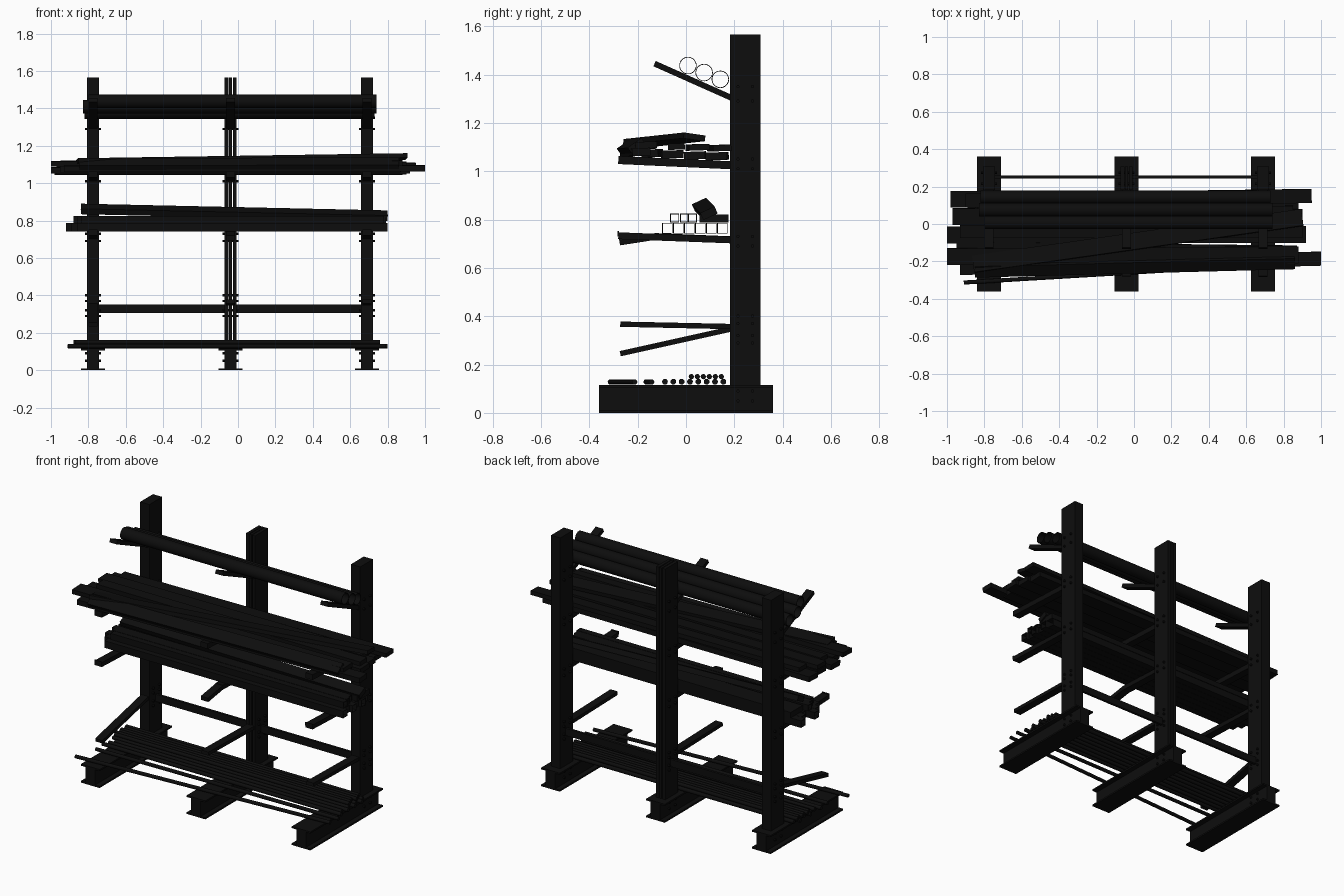
import bpy, bmesh, math
from mathutils import Vector, Matrix

dark = bpy.data.materials.new("dark_steel")
dark.diffuse_color = (0.004, 0.004, 0.004, 1)


def finish(name, bm, smooth=False):
    bmesh.ops.recalc_face_normals(bm, faces=bm.faces)
    me = bpy.data.meshes.new(name)
    bm.to_mesh(me)
    bm.free()
    me.materials.append(dark)
    ob = bpy.data.objects.new(name, me)
    bpy.context.collection.objects.link(ob)
    if smooth:
        for o in bpy.context.selected_objects:
            o.select_set(False)
        ob.select_set(True)
        bpy.context.view_layer.objects.active = ob
        bpy.ops.object.shade_smooth_by_angle(angle=math.radians(35))
    return ob


def sweep(name, outer, p, q, inner=None, roll=0, smooth=False):
    """Extrude a cross-section (side, up) from p to q; an inner loop makes a tube."""
    p, q = Vector(p), Vector(q)
    d = (q - p).normalized()
    ref = Vector((0, 0, 1)) if abs(d.z) < 0.95 else Vector((0, 1, 0))
    side = d.cross(ref).normalized()
    up = side.cross(d)
    rot = Matrix.Rotation(roll, 3, d)
    side, up = rot @ side, rot @ up
    bm = bmesh.new()

    def ring(loop, c):
        return [bm.verts.new(c + side * a + up * b) for a, b in loop]

    def skin(r, s):
        for i in range(len(r)):
            j = (i + 1) % len(r)
            bm.faces.new((r[i], r[j], s[j], s[i]))
    a, b = ring(outer, p), ring(outer, q)
    skin(a, b)
    if inner:
        c, e = ring(inner, p), ring(inner, q)
        skin(c, e)
        skin(a, c)
        skin(b, e)
    else:
        bm.faces.new(a)
        bm.faces.new(b)
    return finish(name, bm, smooth)


def rect(w, h):
    return [(-w / 2, -h / 2), (w / 2, -h / 2), (w / 2, h / 2), (-w / 2, h / 2)]


def circle(r, n):
    return [(r * math.cos(2 * math.pi * i / n), r * math.sin(2 * math.pi * i / n)) for i in range(n)]


def beam(name, p, q, w, h, roll=0):
    return sweep(name, rect(w, h), p, q, roll=math.radians(roll))


def square_tube(name, p, q, s, t=0.003):
    return sweep(name, rect(s, s), p, q, rect(s - 2 * t, s - 2 * t))


def rod(name, p, q, r, n=12):
    return sweep(name, circle(r, n), p, q, smooth=True)


COLS = (-0.775, -0.04, 0.69)
F, W, H, T = 0.065, 0.033, 0.058, 0.01
i_half = [(F, -H), (F, T - H), (W, T - H), (W, H - T), (F, H - T), (F, H)]
i_section = i_half + [(-a, b) for a, b in reversed(i_half)]

for n, x in enumerate(COLS):
    # I-beam feet
    sweep("base_beam", i_section, (x, -0.36, H), (x, 0.36, H))
    # upright columns; the middle one is split by two narrow slits
    if n == 1:
        for dx, w in ((-0.022, 0.02), (0, 0.014), (0.022, 0.02)):
            beam("column_strip", (x + dx, 0.245, 0.05), (x + dx, 0.245, 1.565), w, 0.127)
    else:
        beam("column", (x, 0.245, 0.05), (x, 0.245, 1.565), 0.064, 0.127)
    # bolts on the sides of columns and feet
    for z in (0.05, 0.09, 0.29, 0.32, 0.37, 0.40, 0.69, 0.73, 1.01, 1.05, 1.29, 1.35):
        for y in (0.215, 0.275):
            rod("column_bolt", (x - 0.043, y, z), (x + 0.043, y, z), 0.007, 6)
    # cantilever arms, root to tip
    beam("top_arm", (x, 0.2, 1.298), (x, -0.13, 1.445), 0.05, 0.024)
    beam("upper_arm", (x, 0.2, 1.024), (x, -0.28, 1.046), 0.05, 0.033)
    if n == 1:
        beam("bent_arm_root", (x, 0.2, 0.716), (x, -0.13, 0.730), 0.05, 0.028)
        beam("bent_arm_tip", (x, -0.12, 0.730), (x, -0.275, 0.706), 0.05, 0.026)
    else:
        beam("middle_arm", (x, 0.2, 0.715), (x, -0.28, 0.733), 0.05, 0.028)
        beam("arm_end_lip", (x, -0.28, 0.73), (x, -0.28, 0.752), 0.05, 0.006)
    tip = 0.245 if n == 0 else 0.367
    beam("lower_arm", (x, 0.2, 0.357 if n else 0.35), (x, -0.272, tip), 0.05, 0.022)

# tie bars between the columns
for a, b in zip(COLS, COLS[1:]):
    beam("tie_bar", (a + 0.03, 0.25, 0.328), (b - 0.03, 0.25, 0.328), 0.016, 0.045)

# large round pipes on the sloping top arms
for y, z, a, b in ((0.008, 1.437, -0.80, 0.74), (0.075, 1.408, -0.83, 0.74), (0.142, 1.380, -0.82, 0.73)):
    sweep("round_pipe", circle(0.036, 28), (a, y, z), (b, y, z), circle(0.033, 28), smooth=True)

# timber planks on the upper arms: x0, y0, z0, x1, y1, z1, width, thickness, roll
planks = (
    (-0.98, 0.133, 1.062, 0.88, 0.125, 1.062, 0.088, 0.032, 2),
    (-0.97, 0.040, 1.065, 0.90, 0.035, 1.065, 0.088, 0.032, 2),
    (-1.00, -0.058, 1.070, 0.92, -0.055, 1.070, 0.09, 0.032, 2),
    (-0.95, -0.130, 1.074, 0.87, -0.150, 1.074, 0.07, 0.032, 2),
    (-0.93, -0.235, 1.077, 1.00, -0.185, 1.080, 0.075, 0.032, 2),
    (-0.90, 0.125, 1.096, 0.95, 0.150, 1.096, 0.075, 0.026, 2),
    (-0.97, 0.040, 1.099, 0.85, 0.055, 1.099, 0.085, 0.026, 2),
    (-0.93, -0.040, 1.102, 0.90, -0.040, 1.102, 0.07, 0.026, 2),
    (-1.00, -0.175, 1.104, 0.88, -0.165, 1.108, 0.09, 0.028, 2),
    (-0.86, -0.215, 1.115, 0.90, 0.035, 1.142, 0.09, 0.024, -8),
    (-0.85, -0.250, 1.102, 0.86, -0.205, 1.106, 0.07, 0.028, 35),
)
for x0, y0, z0, x1, y1, z1, w, h, r in planks:
    beam("plank", (x0, y0, z0), (x1, y1, z1), w, h, r)

# square tubes on the middle arms, two layers
for i in range(6):
    y = -0.077 + i * 0.0455
    square_tube("square_tube", (-0.86 - 0.03 * (i % 3), y, 0.764), (0.80 - 0.02 * (i % 2), y, 0.764), 0.044)
for i, y in enumerate((-0.047, -0.006, 0.026)):
    square_tube("small_square_tube", (-0.84 - 0.02 * i, y, 0.806), (0.78 - 0.01 * i, y, 0.806), 0.038, 0.004)
# flat beam and a leaning beam above the tubes
beam("flat_beam", (-0.85, 0.115, 0.804), (0.79, 0.115, 0.804), 0.12, 0.034)
beam("leaning_beam", (-0.84, 0.06, 0.862), (0.80, 0.095, 0.826), 0.065, 0.032, 25)

# steel rods lying on the feet
for i in range(8):
    y = -0.087 + i * 0.0345
    rod("steel_rod", (-0.88 + 0.02 * (i % 3), y, 0.129), (0.78 - 0.02 * (i % 2), y, 0.129), 0.012)
for i in range(6):
    y = 0.022 + i * 0.0248
    rod("steel_rod_upper", (-0.87 - 0.01 * (i % 2), y, 0.150), (0.76 - 0.01 * (i % 3), y, 0.150), 0.011)
rod("skewed_rod", (-0.91, -0.313, 0.128), (0.79, -0.212, 0.128), 0.011)
rod("skewed_rod_inner", (-0.87, -0.165, 0.128), (0.80, -0.142, 0.128), 0.011)
